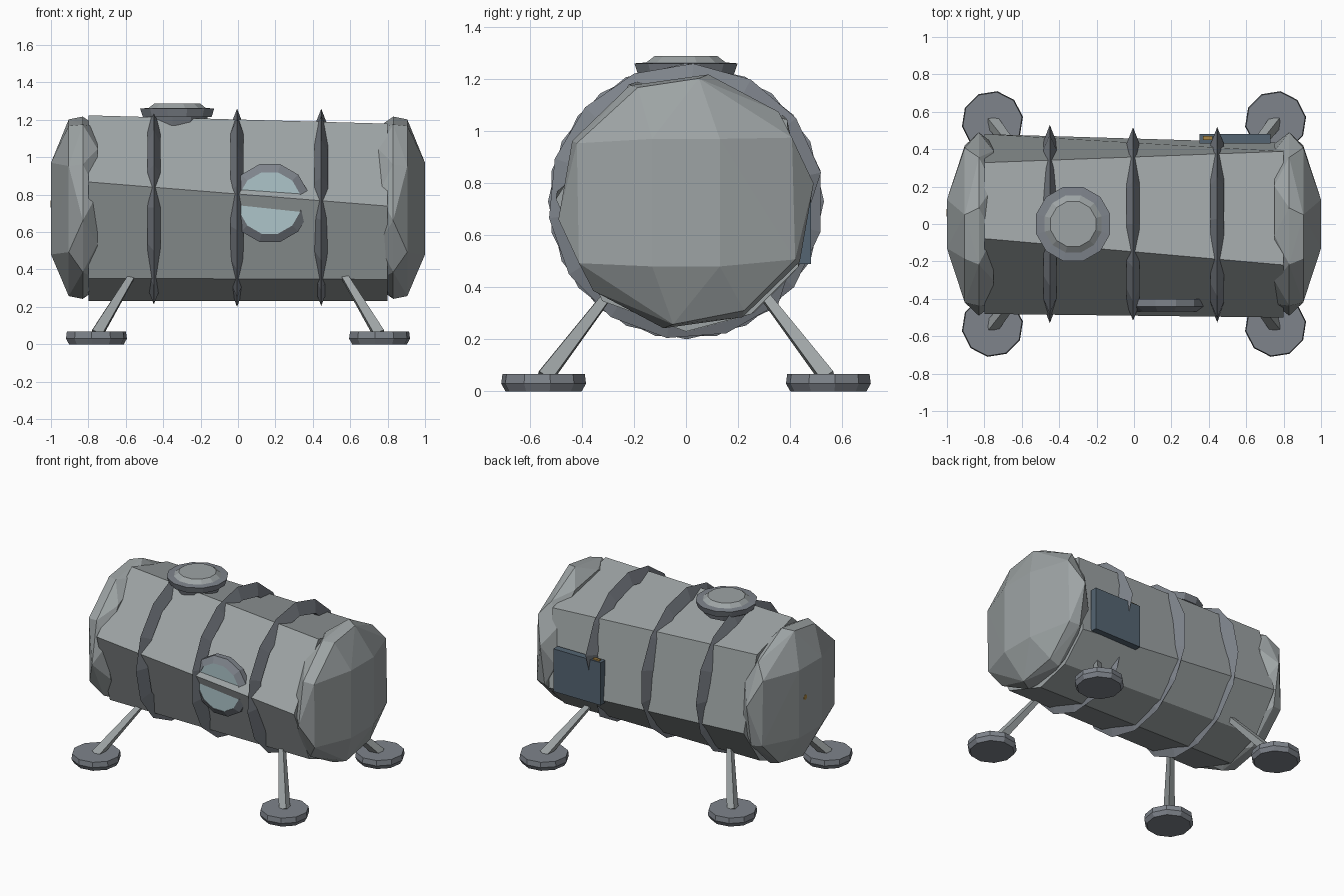
import bpy, bmesh, math
from mathutils import Vector

if "Cube" in bpy.data.objects:
    bpy.data.objects.remove(bpy.data.objects["Cube"])

CZ = 0.73  # height of the tank axis


def material(name, r, g, b):
    m = bpy.data.materials.new(name)
    m.diffuse_color = (r, g, b, 1)
    m.use_nodes = True
    m.node_tree.nodes["Principled BSDF"].inputs["Base Color"].default_value = m.diffuse_color
    return m


HULL = material("hull_grey", 0.34, 0.37, 0.375)
TRIM = material("trim_grey", 0.21, 0.23, 0.26)
GLASS = material("glass_blue", 0.42, 0.56, 0.59)
PANEL = material("panel_blue", 0.09, 0.13, 0.17)
AMBER = material("lamp_amber", 0.40, 0.24, 0.06)


def finish(name, bm, mat):
    bmesh.ops.recalc_face_normals(bm, faces=bm.faces)
    me = bpy.data.meshes.new(name)
    bm.to_mesh(me)
    bm.free()
    ob = bpy.data.objects.new(name, me)
    bpy.context.collection.objects.link(ob)
    me.materials.append(mat)
    return ob


def loft(name, rings, mat, closed=False):
    """Skin a list of equal-length point rings; cap the ends unless closed."""
    bm = bmesh.new()
    vs = [[bm.verts.new(p) for p in ring] for ring in rings]
    n = len(vs[0])
    for k in range(len(vs) if closed else len(vs) - 1):
        a, b = vs[k], vs[(k + 1) % len(vs)]
        for i in range(n):
            j = (i + 1) % n
            bm.faces.new((a[i], a[j], b[j], b[i]))
    if not closed:
        bm.faces.new(vs[0])
        bm.faces.new(vs[-1])
    return finish(name, bm, mat)


def lathe(name, profile, n, center, axis, mat, closed=False):
    """Revolve (radius, offset) pairs around an axis through center."""
    c = Vector(center)
    d = Vector(axis).normalized()
    u = d.orthogonal().normalized()
    v = d.cross(u)
    rings = []
    for r, h in profile:
        rings.append([c + d * h + (u * math.cos(t) + v * math.sin(t)) * r
                      for t in (math.tau * i / n for i in range(n))])
    return loft(name, rings, mat, closed)


def around(x, r, degrees):
    return [(x, r * math.cos(math.radians(a)), CZ + r * math.sin(math.radians(a)))
            for a in degrees]


# Tank body: irregular seven-sided, slightly twisted
body = loft("tank_body", [
    around(-0.8, 0.5, (-16, 49, 99, 164, 229, 274, 306)),
    around(0.8, 0.5, (-30, 39, 116, 179, 230, 270, 300))], HULL)

# Domed ends
for side, s in (("left", -1), ("right", 1)):
    bm = bmesh.new()
    pts = [(s, y, CZ + z) for y in (-0.13, 0.13) for z in (-0.25, 0.24)]
    pts += around(s * 0.905, 0.475, (31, 84, 113, 152, 210, 264, 298, 332))
    pts += around(s * 0.83, 0.495, [8 + 36 * i for i in range(10)])
    pts += around(s * 0.75, 0.435, [26 + 36 * i for i in range(10)])
    for p in pts:
        bm.verts.new(p)
    bmesh.ops.convex_hull(bm, input=bm.verts)
    loose = [v for v in bm.verts if not v.link_faces]
    bmesh.ops.delete(bm, geom=loose, context='VERTS')
    finish(side + "_dome", bm, HULL)

# Reinforcing hoops, sharp-edged so they thin out over the body ridges
even = [i * 360 / 14 for i in range(14)]
hoops = ((-0.45, even), (-0.005, [a + 13 for a in even]),
         (0.445, [12 + 25 * i for i in range(13)]))
for i, (x, angles) in enumerate(hoops):
    loft("hoop_%d" % (i + 1),
         [around(x - 0.035, 0.44, angles), around(x, 0.53, angles),
          around(x + 0.035, 0.44, angles)], TRIM, True)

# Top hatch: collar, rim and lid
HX = -0.325
lathe("hatch_collar", [(0.15, 0.44), (0.17, 0.5)], 10, (HX, 0, CZ), (0, 0, 1), TRIM)
lathe("hatch_rim", [(0.14, 1.215), (0.19, 1.215), (0.205, 1.26), (0.14, 1.265)],
      12, (HX, 0, 0), (0, 0, 1), TRIM, True)
lathe("hatch_lid", [(0.16, 1.23), (0.16, 1.262), (0.125, 1.288)],
      12, (HX, 0, 0), (0, 0, 1), HULL)

# Front window
WIN = (0.17, 0, 0.755)
lathe("window_frame", [(0.17, 0.40), (0.215, 0.40), (0.215, 0.44), (0.17, 0.468)],
      12, WIN, (0, -1, 0), TRIM, True)
lathe("window_glass", [(0.175, 0.40), (0.175, 0.463)], 12, WIN, (0, -1, 0), GLASS)


def box(name, lo, hi, mat):
    (x0, y0, z0), (x1, y1, z1) = lo, hi
    return loft(name, [[(x0, y0, z), (x1, y0, z), (x1, y1, z), (x0, y1, z)]
                       for z in (z0, z1)], mat)


# Rear equipment panel and small lamps
box("rear_panel", (0.35, 0.43, 0.49), (0.73, 0.48, 0.80), PANEL)
box("panel_lamp", (0.37, 0.45, 0.79), (0.42, 0.47, 0.81), AMBER)
lathe("end_lamp", [(0.02, -0.03), (0.02, 0.002)], 6, (-1, 0.06, 0.75), (-1, 0, 0), AMBER)

# Legs: tapered strut and round foot pad at each corner
for sx, xn in ((-1, "left"), (1, "right")):
    for sy, yn in ((-1, "front"), (1, "back")):
        top = Vector((sx * 0.565, sy * 0.30, 0.37))
        foot = Vector((sx * 0.757, sy * 0.545, 0.05))
        lathe("%s_%s_strut" % (yn, xn), [(0.04, 0), (0.024, (top - foot).length)],
              4, foot, top - foot, HULL)
        lathe("%s_%s_pad" % (yn, xn), [(0.148, 0), (0.165, 0.03), (0.16, 0.067)],
              10, (sx * 0.757, sy * 0.547, 0), (0, 0, 1), TRIM)
